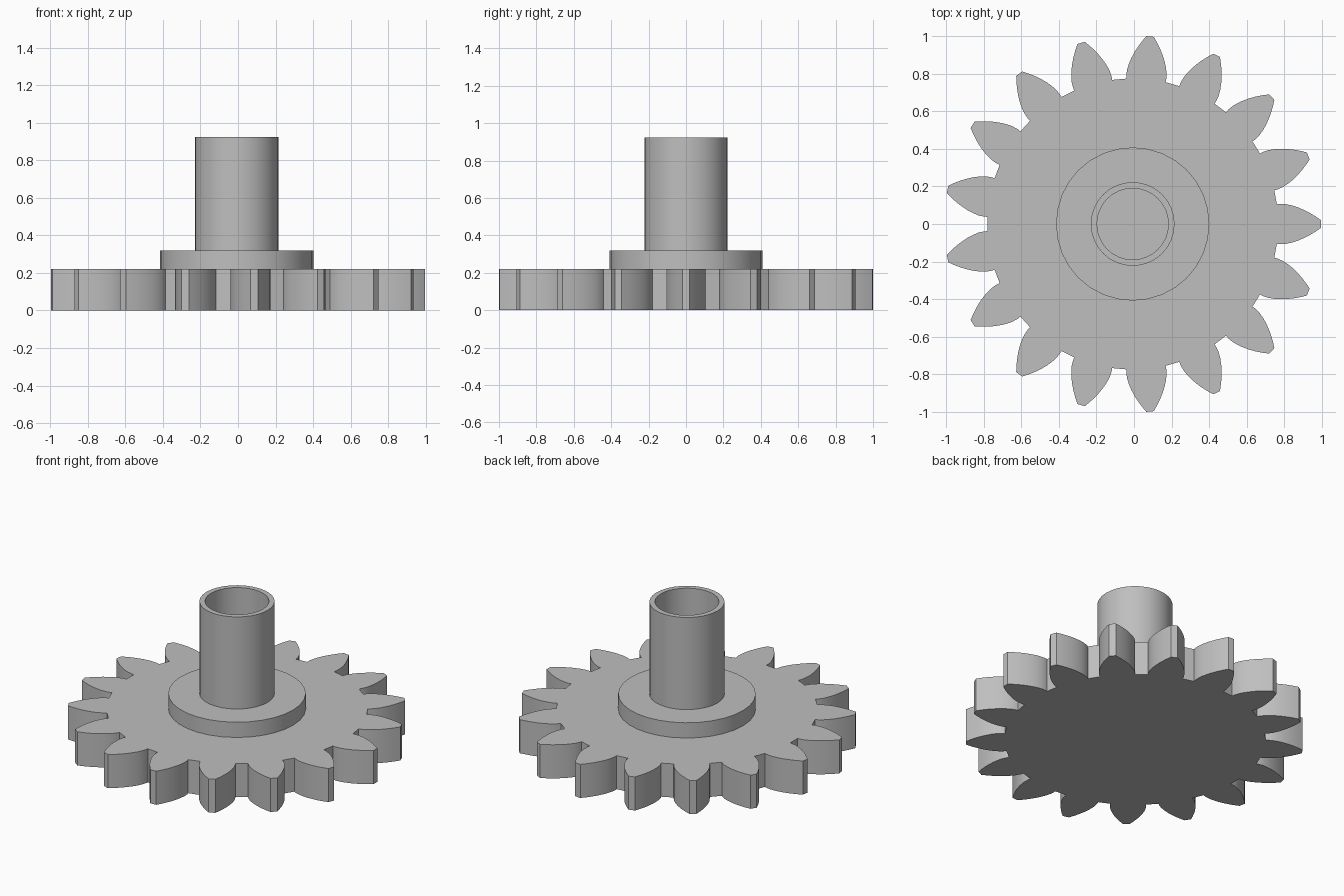
import bpy, bmesh
from math import sin, cos, sqrt, atan, pi, radians

cube = bpy.data.objects.get("Cube")
if cube:
    bpy.data.objects.remove(cube, do_unlink=True)

CENTRE_X = -0.007
TEETH = 17
ROOT_R, BASE_R, TIP_R = 0.775, 0.793, 1.003
BASE_HALF = radians(7.76)      # half angle of a tooth at the base circle
FLANK_STEPS = 7
GEAR_TOP, COLLAR_TOP, TUBE_TOP = 0.22, 0.32, 0.923

grey = bpy.data.materials.new("plain grey")
grey.use_nodes = True
colour = (0.52, 0.52, 0.52, 1)
grey.diffuse_color = colour
grey.node_tree.nodes["Principled BSDF"].inputs["Base Color"].default_value = colour


def finish(name, bm):
    bmesh.ops.recalc_face_normals(bm, faces=bm.faces)
    mesh = bpy.data.meshes.new(name)
    bm.to_mesh(mesh)
    bm.free()
    mesh.materials.append(grey)
    obj = bpy.data.objects.new(name, mesh)
    obj.location.x = CENTRE_X
    bpy.context.collection.objects.link(obj)
    bpy.ops.object.select_all(action='DESELECT')
    obj.select_set(True)
    bpy.context.view_layer.objects.active = obj
    bpy.ops.object.shade_smooth_by_angle(angle=radians(30))
    return obj


def extrude_outline(name, points, z0, z1):
    bm = bmesh.new()
    face = bm.faces.new([bm.verts.new((x, y, z0)) for x, y in points])
    top = bmesh.ops.extrude_face_region(bm, geom=[face], use_keep_orig=True)["geom"]
    verts = [v for v in top if isinstance(v, bmesh.types.BMVert)]
    bmesh.ops.translate(bm, verts=verts, vec=(0, 0, z1 - z0))
    return finish(name, bm)


def lathe_ring(name, outer, inner, z0, z1, sides=32):
    bm = bmesh.new()
    profile = [(outer, z0), (outer, z1), (inner, z1), (inner, z0)]
    rings = [[bm.verts.new((r * cos(2 * pi * i / sides), r * sin(2 * pi * i / sides), z))
              for i in range(sides)] for r, z in profile]
    for a, b in zip(rings, rings[1:] + rings[:1]):
        for i in range(sides):
            j = (i + 1) % sides
            bm.faces.new((a[i], a[j], b[j], b[i]))
    return finish(name, bm)


def involute(r):
    t = sqrt(max((r / BASE_R) ** 2 - 1, 0))
    return t - atan(t)


# Toothed wheel: involute flanks with a short radial foot
flank = [(ROOT_R, BASE_HALF)]
for k in range(FLANK_STEPS + 1):
    radius = BASE_R + (TIP_R - BASE_R) * k / FLANK_STEPS
    flank.append((radius, BASE_HALF - involute(radius)))
tooth = [(r, -a) for r, a in flank] + [(r, a) for r, a in reversed(flank)]
outline = []
for n in range(TEETH):
    mid = 2 * pi * n / TEETH
    outline += [(r * cos(mid + a), r * sin(mid + a)) for r, a in tooth]
extrude_outline("toothed_wheel", outline, 0, GEAR_TOP)

# Round collar on the wheel
circle = [(0.408 * cos(2 * pi * i / 32), 0.408 * sin(2 * pi * i / 32)) for i in range(32)]
extrude_outline("collar", circle, GEAR_TOP, COLLAR_TOP)

# Hollow shaft open at the top
lathe_ring("shaft_tube", 0.223, 0.19, COLLAR_TOP, TUBE_TOP)
